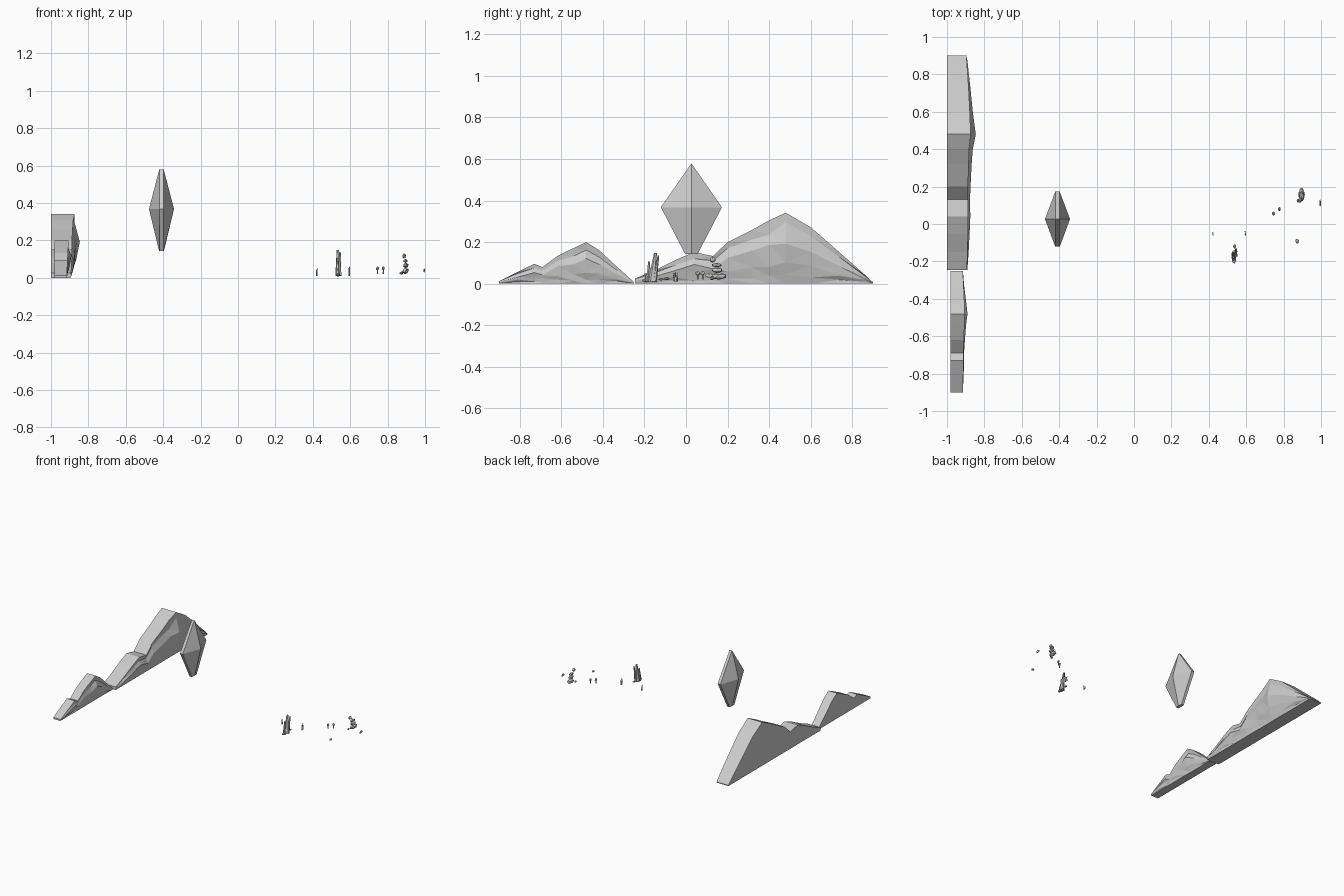
import bpy, bmesh, math, random
from mathutils import Vector, Matrix

if "Cube" in bpy.data.objects:
    bpy.data.objects.remove(bpy.data.objects["Cube"])

random.seed(4)


def finish(name, bm):
    bmesh.ops.recalc_face_normals(bm, faces=bm.faces)
    me = bpy.data.meshes.new(name)
    bm.to_mesh(me)
    bm.free()
    ob = bpy.data.objects.new(name, me)
    bpy.context.collection.objects.link(ob)
    return ob


# Mountain: ridge points are (y, ridge height, front bulge x, ridge x)
def mountain(name, back_x, base_x, ridge):
    bm = bmesh.new()
    levels = [0.0, 0.12, 0.3, 0.58, 0.82, 1.0]
    rows = []
    n = len(ridge)
    for i, (y, h, bulge_x, ridge_x) in enumerate(ridge):
        col = [bm.verts.new((back_x, y, 0)), ]
        end = i in (0, n - 1)
        for k, t in enumerate(levels):
            if t <= 0.58:
                x = base_x + (bulge_x - base_x) * math.sin(t / 0.58 * math.pi / 2)
            else:
                x = bulge_x + (ridge_x - bulge_x) * min(1, (t - 0.58) / 0.24)
            inner = 0 < k < 5 and not end
            if inner:
                t += random.uniform(-0.05, 0.05)
                x -= random.uniform(0, 0.008) if k != 3 else 0
            col.append(bm.verts.new((x, y, h * t)))
        col.append(bm.verts.new((back_x, y, h)))
        rows.append(col)
    m = len(rows[0])
    for a, b in zip(rows, rows[1:]):
        for k in range(m):
            j = (k + 1) % m
            f = bm.faces.new((a[k], a[j], b[j], b[k]))
            if 0 < k < m - 2:
                bmesh.ops.triangulate(bm, faces=[f])
    bm.faces.new(rows[0])
    bm.faces.new(rows[-1])
    return finish(name, bm)


mountain("large_mountain", -1.0, -0.895, [
    (-0.245, 0.025, -0.891, -0.893), (-0.15, 0.065, -0.884, -0.89),
    (-0.05, 0.115, -0.879, -0.888), (0.04, 0.152, -0.875, -0.887),
    (0.13, 0.133, -0.877, -0.888), (0.2, 0.2, -0.874, -0.888),
    (0.32, 0.26, -0.868, -0.884), (0.4, 0.305, -0.862, -0.882),
    (0.48, 0.342, -0.846, -0.873), (0.6, 0.272, -0.862, -0.878),
    (0.74, 0.15, -0.876, -0.885), (0.87, 0.035, -0.89, -0.894),
    (0.9, 0.006, -0.897, -0.897)])
mountain("small_mountain", -0.98, -0.918, [
    (-0.9, 0.012, -0.915, -0.915), (-0.81, 0.057, -0.911, -0.913),
    (-0.73, 0.096, -0.908, -0.911), (-0.69, 0.08, -0.909, -0.912),
    (-0.62, 0.133, -0.904, -0.909), (-0.54, 0.172, -0.898, -0.907),
    (-0.48, 0.2, -0.89, -0.905), (-0.42, 0.163, -0.897, -0.907),
    (-0.33, 0.08, -0.908, -0.911), (-0.25, 0.008, -0.915, -0.915)])

# Floating crystal: hexagonal waist, edge at the top, blunt tip below
bm = bmesh.new()
cx, cy = -0.409, 0.026


def ring(rx, flat, ry, z):
    pts = [(rx, 0), (flat, ry), (-flat, ry), (-rx, 0), (-flat, -ry), (flat, -ry)]
    return [bm.verts.new((cx + x, cy + y, z)) for x, y in pts]


rings = [ring(0.013, 0.010, 0.03, 0.143), ring(0.067, 0.012, 0.147, 0.368),
         ring(0.012, 0.010, 0.001, 0.578)]
for a, b in zip(rings, rings[1:]):
    for k in range(6):
        bm.faces.new((a[k], a[(k + 1) % 6], b[(k + 1) % 6], b[k]))
bm.faces.new(rings[0])
bm.faces.new(rings[-1])
finish("floating_crystal", bm)


# Faceted stones made from squashed icospheres
def stones(name, items):
    bm = bmesh.new()
    for c, r in items:
        vs = bmesh.ops.create_icosphere(bm, subdivisions=1, radius=1)["verts"]
        for v in vs:
            v.co = Vector(c) + Vector([a * b for a, b in zip(v.co * random.uniform(0.9, 1.05), r)])
    return finish(name, bm)


# Tapered pillar from one point to another
def spike(bm, p, q, r1, r2, sides):
    p, q = Vector(p), Vector(q)
    d = q - p
    mat = Matrix.Translation((p + q) / 2) @ d.to_track_quat('Z', 'Y').to_matrix().to_4x4()
    bmesh.ops.create_cone(bm, cap_ends=True, segments=sides, radius1=r1, radius2=r2,
                          depth=d.length, matrix=mat)


# Rock spires
bm = bmesh.new()
for p, q, r1, r2 in [
        ((0.537, -0.165, 0.01), (0.534, -0.147, 0.148), 0.018, 0.007),
        ((0.533, -0.18, 0.01), (0.532, -0.178, 0.108), 0.013, 0.005),
        ((0.543, -0.15, 0.01), (0.546, -0.133, 0.135), 0.010, 0.004),
        ((0.535, -0.185, 0.01), (0.536, -0.195, 0.05), 0.010, 0.005)]:
    spike(bm, p, q, r1, r2, 6)
finish("rock_spires", bm)
stones("spire_base_stones", [((0.535, -0.19, 0.016), (0.013, 0.025, 0.009)),
                             ((0.538, -0.12, 0.022), (0.009, 0.013, 0.007))])

# Grass tufts
for i, (x, y, w, h) in enumerate([(0.421, -0.051, 0.012, 0.042), (0.595, -0.049, 0.014, 0.055)]):
    bm = bmesh.new()
    for _ in range(16):
        dx, dy = random.uniform(-0.3, 0.3), random.uniform(-1, 1)
        base = (x + dx * w * 0.6, y + dy * w * 0.7, 0.01)
        tip = (x + dx * w, y + dy * w, 0.01 + h * random.uniform(0.5, 1))
        spike(bm, base, tip, 0.002, 0.0003, 4)
    finish(f"grass_tuft_{i + 1}", bm)

# Two mushrooms
for i, (x, y) in enumerate([(0.746, 0.056), (0.777, 0.08)]):
    bm = bmesh.new()
    spike(bm, (x, y, 0.02), (x, y, 0.048), 0.004, 0.003, 6)
    finish(f"mushroom_stem_{i + 1}", bm)
    stones(f"mushroom_cap_{i + 1}", [((x, y, 0.05), (0.009, 0.012, 0.012))])

# Stacked stones and loose stones
stones("stone_stack", [((0.895, 0.158, 0.036), (0.02, 0.04, 0.018)),
                       ((0.897, 0.15, 0.066), (0.016, 0.03, 0.015)),
                       ((0.896, 0.148, 0.09), (0.013, 0.026, 0.011)),
                       ((0.888, 0.128, 0.116), (0.011, 0.016, 0.015)),
                       ((0.877, 0.125, 0.026), (0.008, 0.012, 0.009))])
stones("loose_stone", [((0.873, -0.092, 0.025), (0.011, 0.015, 0.008))])
stones("edge_stone", [((0.995, 0.112, 0.04), (0.005, 0.023, 0.012))])
